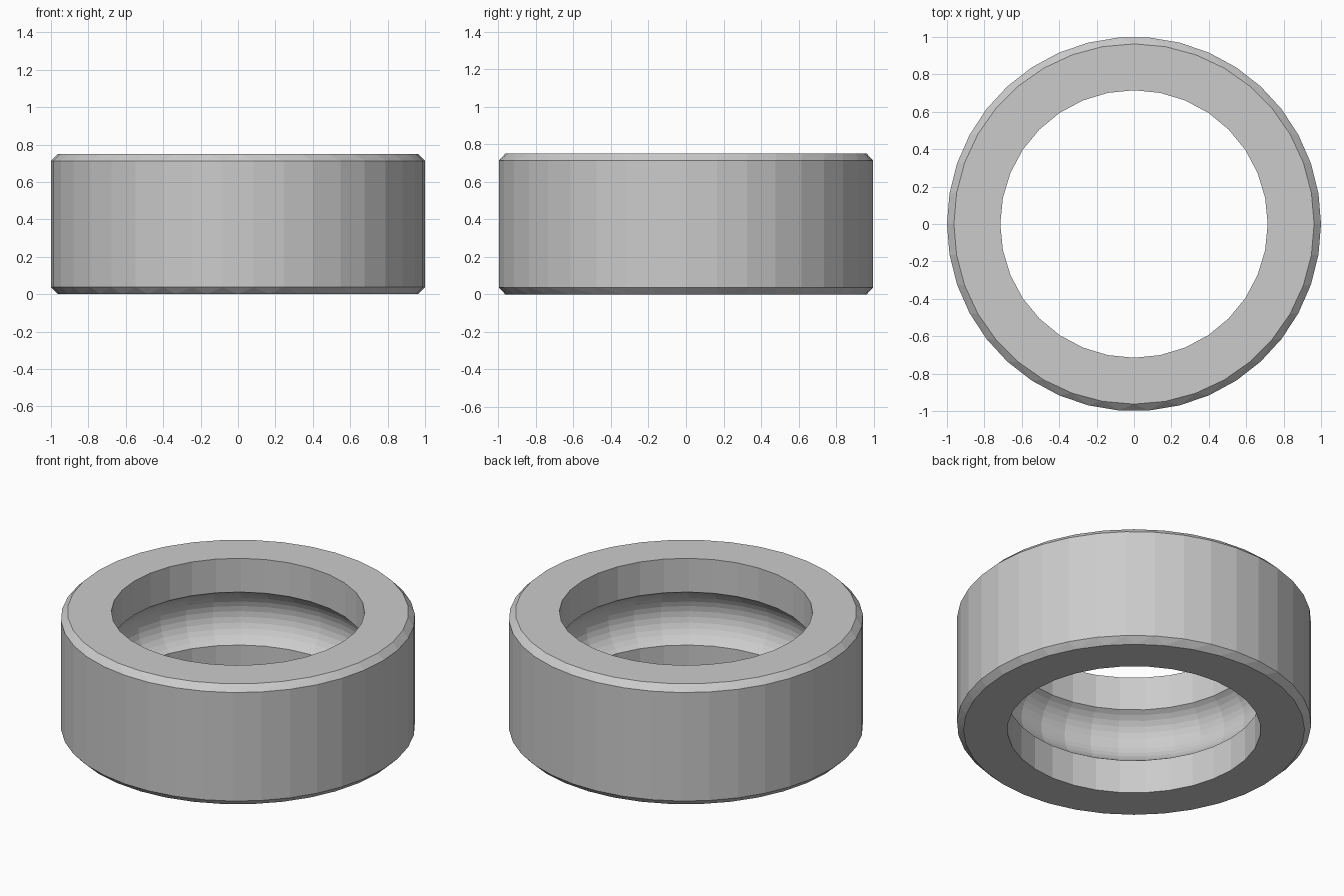
import bpy, bmesh
from math import sin, cos, pi, radians

if "Cube" in bpy.data.objects:
    bpy.data.objects.remove(bpy.data.objects["Cube"])

HEIGHT, CHAMFER = 0.75, 0.037
BORE = 0.715
GROOVE_HALF, GROOVE_ANGLE = 0.165, radians(62)


def ring(bm, radius, z, sides):
    return [bm.verts.new((radius * cos(2 * pi * i / sides),
                          radius * sin(2 * pi * i / sides), z))
            for i in range(sides)]


def finish(bm, name):
    bmesh.ops.recalc_face_normals(bm, faces=bm.faces)
    mesh = bpy.data.meshes.new(name)
    bm.to_mesh(mesh)
    bm.free()
    obj = bpy.data.objects.new(name, mesh)
    bpy.context.collection.objects.link(obj)
    return obj


# Chamfered outer body: convex hull of four rings
bm = bmesh.new()
for radius, z, sides in ((1 - CHAMFER, 0, 36), (1, CHAMFER, 38),
                         (1, HEIGHT - CHAMFER, 38), (1 - CHAMFER, HEIGHT, 36)):
    ring(bm, radius, z, sides)
bmesh.ops.convex_hull(bm, input=bm.verts[:])
bmesh.ops.dissolve_limit(bm, angle_limit=radians(0.5),
                         verts=bm.verts[:], edges=bm.edges[:])
race = finish(bm, "outer_race")

# Bore with a rounded ball groove, as a lathed cutter
arc_r = GROOVE_HALF / sin(GROOVE_ANGLE)
steps = 12
profile = [(BORE, -0.2)]
for i in range(steps + 1):
    a = GROOVE_ANGLE * (2 * i / steps - 1)
    profile.append((BORE + arc_r * (cos(a) - cos(GROOVE_ANGLE)),
                    HEIGHT / 2 + arc_r * sin(a)))
profile.append((BORE, HEIGHT + 0.2))

bm = bmesh.new()
rings = [ring(bm, r, z, 32) for r, z in profile]
for low, high in zip(rings, rings[1:]):
    for i in range(32):
        j = (i + 1) % 32
        bm.faces.new((low[i], low[j], high[j], high[i]))
bm.faces.new(rings[0][::-1])
bm.faces.new(rings[-1])
cutter = finish(bm, "bore_cutter")
cutter.hide_render = True

# Cut the bore, then drop the cutter
cut = race.modifiers.new("bore", "BOOLEAN")
cut.operation = "DIFFERENCE"
cut.solver = "EXACT"
cut.object = cutter
bpy.context.view_layer.objects.active = race
race.select_set(True)
bpy.ops.object.modifier_apply(modifier=cut.name)
bpy.data.objects.remove(cutter, do_unlink=True)
